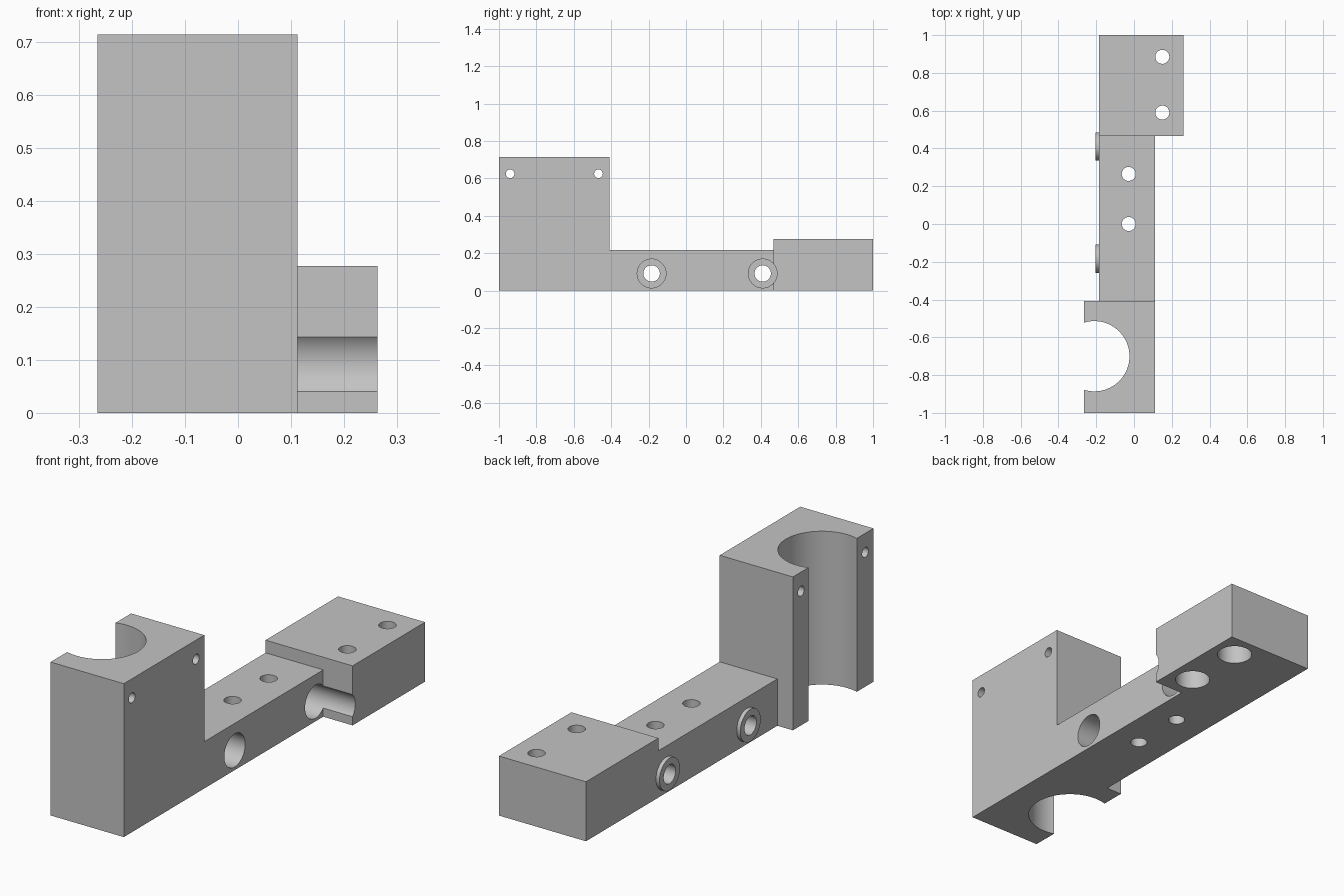
import bpy
import math
from mathutils import Matrix, Vector

if "Cube" in bpy.data.objects:
    bpy.data.objects.remove(bpy.data.objects["Cube"], do_unlink=True)

grey = bpy.data.materials.new("machined_grey")
grey.use_nodes = True
colour = (0.55, 0.55, 0.55, 1)
grey.diffuse_color = colour
grey.node_tree.nodes["Principled BSDF"].inputs["Base Color"].default_value = colour


def box(name, low, high):
    low, high = Vector(low), Vector(high)
    bpy.ops.mesh.primitive_cube_add(size=1)
    ob = bpy.context.object
    ob.name = name
    ob.data.transform(Matrix.Translation((low + high) / 2) @ Matrix.Diagonal((high - low).to_4d()))
    ob.data.materials.append(grey)
    return ob


def rod(name, start, end, radius, sides=48):
    """Cylinder running from start to end."""
    start, end = Vector(start), Vector(end)
    axis = end - start
    bpy.ops.mesh.primitive_cylinder_add(vertices=sides, radius=radius, depth=axis.length)
    ob = bpy.context.object
    ob.name = name
    turn = axis.to_track_quat('Z', 'Y').to_matrix().to_4x4()
    ob.data.transform(Matrix.Translation((start + end) / 2) @ turn)
    ob.data.materials.append(grey)
    return ob


def combine(target, tool, operation):
    mod = target.modifiers.new(operation.title(), 'BOOLEAN')
    mod.operation = operation
    mod.solver = 'EXACT'
    mod.object = tool
    bpy.context.view_layer.objects.active = target
    bpy.ops.object.modifier_apply(modifier=mod.name)
    bpy.data.objects.remove(tool, do_unlink=True)


# Main blocks: tall clamp, connecting beam, mounting foot
body = box("bracket_body", (-0.265, -1, 0), (0.112, -0.408, 0.714))
combine(body, box("beam", (-0.185, -0.45, 0), (0.112, 0.55, 0.218)), 'UNION')
combine(body, box("mounting_foot", (-0.185, 0.467, 0), (0.263, 1, 0.277)), 'UNION')

# Round bosses on the beam's flank
pivots = (-0.184, 0.41)
for y in pivots:
    combine(body, rod("boss", (-0.203, y, 0.092), (-0.15, y, 0.092), 0.075), 'UNION')

# Open half-round clamp seat
combine(body, rod("clamp_seat", (-0.21, -0.7, -0.1), (-0.21, -0.7, 0.9), 0.186, 96), 'DIFFERENCE')

# Clamp screw holes
for y in (-0.94, -0.468):
    combine(body, rod("screw_hole", (-0.4, y, 0.625), (0.3, y, 0.625), 0.023, 32), 'DIFFERENCE')

# Stepped bores through the bosses
for y in pivots:
    combine(body, rod("wide_bore", (-0.12, y, 0.092), (0.4, y, 0.092), 0.077), 'DIFFERENCE')
    combine(body, rod("narrow_bore", (-0.4, y, 0.092), (0.0, y, 0.092), 0.044), 'DIFFERENCE')

# Vertical holes in the beam
for y in (0.0, 0.265):
    combine(body, rod("beam_hole", (-0.028, y, -0.1), (-0.028, y, 0.4), 0.037), 'DIFFERENCE')

# Counterbored holes in the foot
for y in (0.59, 0.885):
    combine(body, rod("foot_hole", (0.15, y, 0.05), (0.15, y, 0.4), 0.037), 'DIFFERENCE')
    combine(body, rod("foot_counterbore", (0.15, y, -0.1), (0.15, y, 0.14), 0.077), 'DIFFERENCE')

bpy.ops.object.select_all(action='DESELECT')
body.select_set(True)
bpy.context.view_layer.objects.active = body
bpy.ops.object.shade_smooth_by_angle(angle=math.radians(30))
